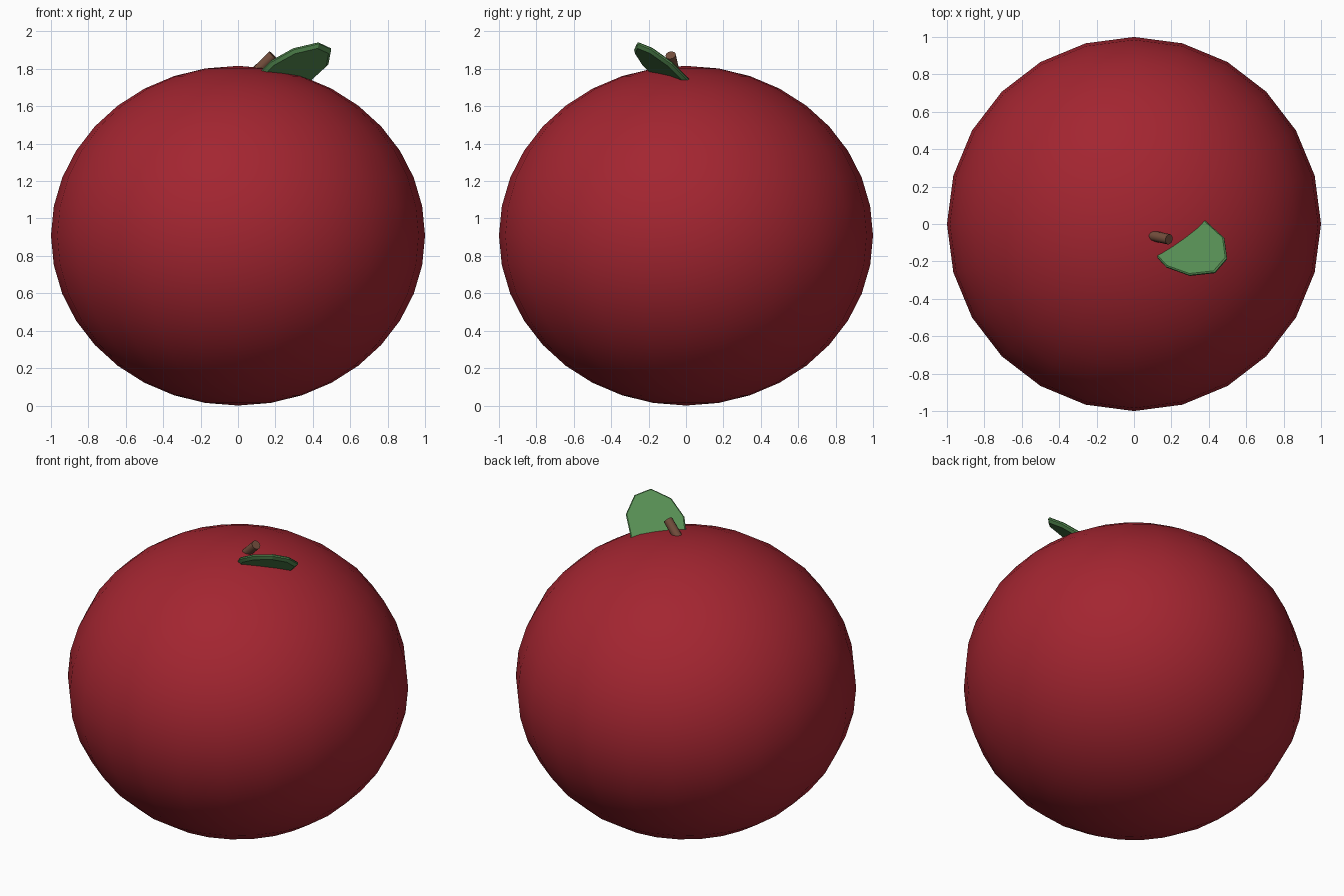
import bpy
import bmesh
from mathutils import Vector

cube = bpy.data.objects.get("Cube")
if cube:
    bpy.data.objects.remove(cube, do_unlink=True)


def material(name, rgb):
    mat = bpy.data.materials.new(name)
    mat.use_nodes = True
    mat.diffuse_color = (*rgb, 1)
    bsdf = next(n for n in mat.node_tree.nodes if n.type == 'BSDF_PRINCIPLED')
    bsdf.inputs["Base Color"].default_value = (*rgb, 1)
    bsdf.inputs["Roughness"].default_value = 0.6
    return mat


def finish(obj, name, mat, angle):
    obj.name = name
    obj.data.materials.append(mat)
    bpy.ops.object.select_all(action='DESELECT')
    obj.select_set(True)
    bpy.context.view_layer.objects.active = obj
    bpy.ops.object.shade_smooth_by_angle(angle=angle)


red = material("fruit red", (0.367, 0.0185, 0.03))
green = material("leaf green", (0.091, 0.262, 0.084))
brown = material("stem brown", (0.17, 0.075, 0.045))

# Fruit body: slightly flattened sphere
bpy.ops.mesh.primitive_uv_sphere_add(segments=24, ring_count=18, radius=1, location=(0, 0, 0.908))
body = bpy.context.object
body.scale = (1, 1, 0.908)
bpy.ops.object.transform_apply(location=False, rotation=False, scale=True)
finish(body, "fruit_body", red, 1.0)

# Stem: short tilted cylinder sunk into the top
base, tip = Vector((0.04, -0.05, 1.73)), Vector((0.187, -0.082, 1.873))
axis = tip - base
bpy.ops.mesh.primitive_cylinder_add(vertices=12, radius=0.028, depth=axis.length,
                                    location=(base + tip) / 2)
stem = bpy.context.object
stem.rotation_euler = axis.to_track_quat('Z', 'Y').to_euler()
finish(stem, "stem", brown, 0.7)

# Leaf: tilted flat outline with a chamfered underside, its base inside the fruit
outline = [(0.12, -0.17), (0.17, -0.225), (0.295, -0.27), (0.43, -0.255), (0.495, -0.18),
           (0.48, -0.07), (0.375, 0.025), (0.27, 0.02), (0.15, -0.07)]
slope_x, slope_y = 0.31, -0.672
normal = Vector((-slope_x, -slope_y, 1)).normalized()
rim = [Vector((x, y, 1.792 + slope_x * (x - 0.12) + slope_y * (y + 0.17))) for x, y in outline]
center = sum(rim, Vector()) / len(rim)

bm = bmesh.new()
loops = []
for inset, depth in ((0.04, 0), (0, 0.006), (0, 0.014), (0.1, 0.03)):
    loops.append([bm.verts.new(p.lerp(center, inset) - normal * depth) for p in rim])
for upper, lower in zip(loops, loops[1:]):
    for i in range(len(rim)):
        j = (i + 1) % len(rim)
        bm.faces.new((upper[i], lower[i], lower[j], upper[j]))
bm.faces.new(loops[0])
bm.faces.new(loops[-1][::-1])
bmesh.ops.recalc_face_normals(bm, faces=bm.faces)
mesh = bpy.data.meshes.new("leaf")
bm.to_mesh(mesh)
bm.free()
leaf = bpy.data.objects.new("leaf", mesh)
bpy.context.collection.objects.link(leaf)
finish(leaf, "leaf", green, 0.5)
